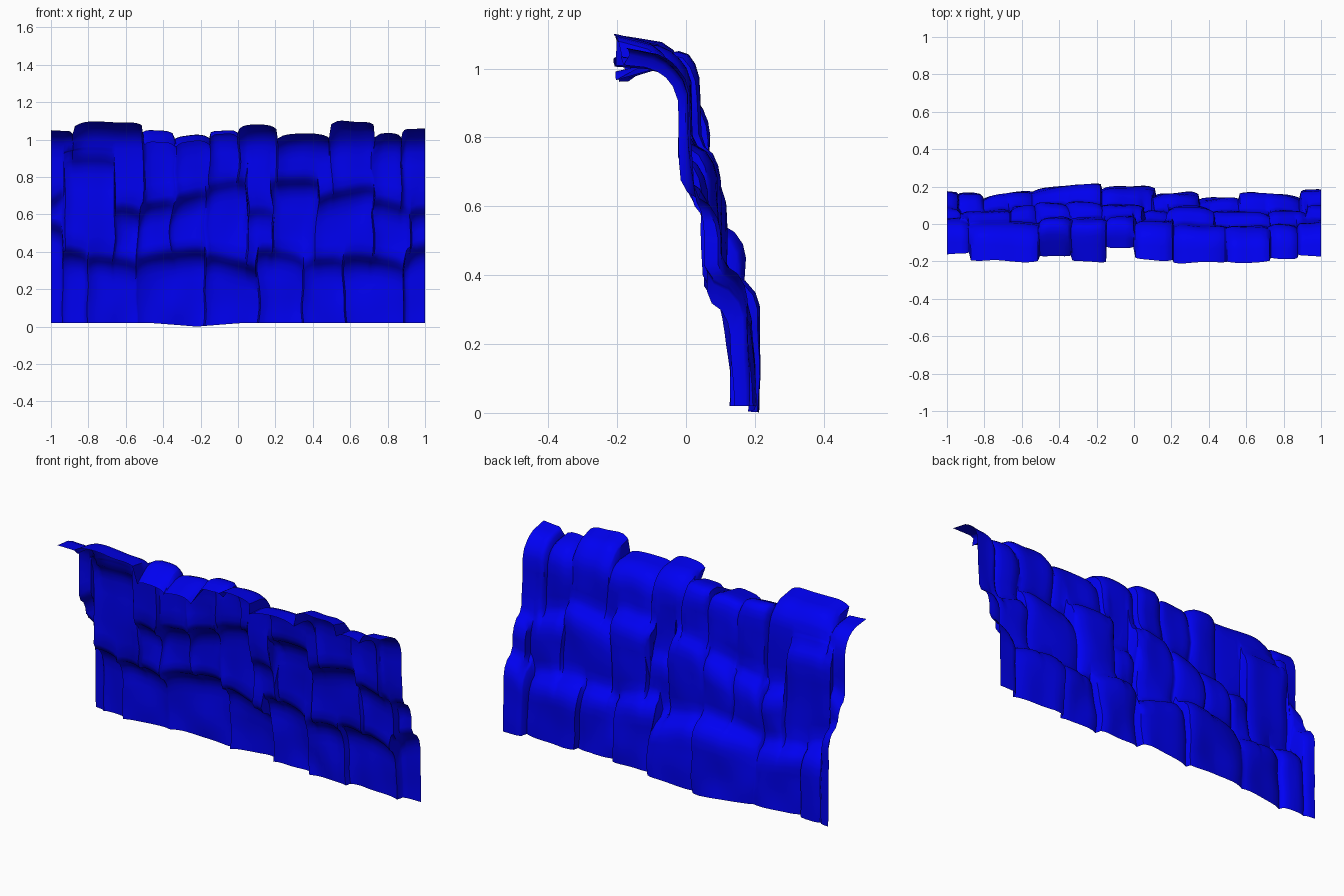
import bpy, bmesh
from mathutils import Vector, noise

if "Cube" in bpy.data.objects:
    bpy.data.objects.remove(bpy.data.objects["Cube"])

# Rock blocks per tier: start x, outer y at start, outer y at end, top z at start, top z at end
LOWER = [(-1, .17, .165, .54, .52), (-.94, .165, .16, .41, .38), (-.81, .145, .18, .37, .34),
         (-.53, .18, .22, .36, .41), (-.18, .19, .195, .38, .32), (.10, .155, .165, .41, .36),
         (.35, .13, .14, .34, .36), (.58, .17, .145, .38, .33), (.89, .18, .18, .38, .42)]
MIDDLE = [(-1, .09, .07, .66, .72), (-.93, .06, .075, .90, .90), (-.66, .09, .10, .64, .61),
          (-.53, .11, .11, .64, .67), (-.35, .12, .11, .68, .72), (-.17, .11, .095, .74, .78),
          (.05, .07, .07, .62, .61), (.18, .095, .08, .77, .78), (.42, .07, .06, .69, .75),
          (.72, .075, .06, .68, .62), (.92, .10, .10, .61, .62)]
# Top tier: start x, face y, lip edge y, shoulder z, lip edge z
TOP = [(-1, .03, -.16, 1.01, 1.05), (-.88, .02, -.205, 1.03, 1.095), (-.52, .04, -.175, 1.045, .985),
       (-.34, .04, -.205, 1.015, .985), (-.15, .045, -.13, 1.045, 1.03), (0, .02, -.19, 1.03, 1.08),
       (.22, .00, -.21, .99, 1.03), (.49, -.005, -.21, 1.02, 1.10), (.72, .00, -.19, .99, 1.03),
       (.87, .02, -.17, 1.00, 1.06)]


def find(blocks, x):
    """Block under x, position across it (0 to 1), and closeness to an inner joint."""
    i = max(k for k, b in enumerate(blocks) if b[0] <= x + 1e-6)
    last = i + 1 == len(blocks)
    x1 = 1.0 if last else blocks[i + 1][0]
    t = (x - blocks[i][0]) / (x1 - blocks[i][0])
    u = 2 * t - 1
    at_end = (i == 0 and u < 0) or (last and u > 0)
    return blocks[i], t, 0 if at_end else abs(u) ** 5


def face(blocks, x):
    """Rounded block: outer y and top z at x."""
    b, t, edge = find(blocks, x)
    return (b[1] + (b[2] - b[1]) * t - .016 * edge,
            b[3] + (b[4] - b[3]) * t - .02 * edge)


def span(p, q, n):
    return [(p[0] + (q[0] - p[0]) * k / n, p[1] + (q[1] - p[1]) * k / n) for k in range(n)]


def ledge(a, b, h):
    """Rounded step from y = a back to y = b at height h."""
    d = a - b
    return [(a, h - .09), (a - .12 * d, h - .05), (a - .4 * d, h - .015),
            (a - .8 * d, h + .005), (b, h + .04)]


def profile(x):
    yl, h1 = face(LOWER, x)
    ym, h2 = face(MIDDLE, x)
    b, t, edge = find(TOP, x)
    yt = b[1] - .015 * edge
    skew = .012 * noise.noise(Vector((x * 7, 3, 1)))
    zs, zl = b[3] - .015 * edge + skew, b[4] - .025 * edge + skew
    z0 = .02 * min(1, abs(x + .22) / .25)
    l1, l2 = ledge(yl, ym, h1), ledge(ym, yt, h2)
    pts = span((yl + .005, z0), l1[0], 6) + l1[:-1]
    pts += span(l1[-1], l2[0], 5) + l2[:-1]
    zb = max(zs - .07, h2 + .045)
    yb = yt - .01
    pts += span(l2[-1], (yb, zb), 4)
    # shoulder curling over, then flattening out to the lip
    rise = zl - zs
    end = (b[2] + .008 * edge, zl)
    mid = (yb - .09, zs + .006 + (.6 if rise > 0 else .15) * rise)
    pts += [(yb, zb), (yb - .012, zs - .03), (yb - .03, zs - .004), (yb - .055, zs + .004 + max(0, .3 * rise))]
    pts += span(mid, end, 3) + [end]
    return pts


# Sample columns evenly, with tight pairs at the block joints
joints = sorted({b[0] for tier in (LOWER, MIDDLE, TOP) for b in tier if -1 < b[0] < 1})
xs = {round(-1 + .025 * i, 4) for i in range(81)}
xs = {x for x in xs if all(abs(x - j) > .008 for j in joints)}
for j in joints:
    xs |= {round(j - .004, 4), round(j + .004, 4)}

# Cliff sheet, roughened a little so joints wander and faces undulate
bm = bmesh.new()
cols = []
for x in sorted(xs):
    col = []
    for y, z in profile(x):
        n = noise.noise(Vector((x * 6, y * 6, z * 5)))
        w = noise.noise(Vector((x * 3, 7, z * 5))) * min(1, 5 * (1 - abs(x)))
        col.append(bm.verts.new((x + .03 * w, y + .014 * n, z)))
    cols.append(col)
for a, b in zip(cols, cols[1:]):
    for k in range(len(a) - 1):
        bm.faces.new((a[k], a[k + 1], b[k + 1], b[k]))
me = bpy.data.meshes.new("cliff_wall")
bm.to_mesh(me)
bm.free()
ob = bpy.data.objects.new("cliff_wall", me)
bpy.context.collection.objects.link(ob)

mat = bpy.data.materials.new("blue_rock")
mat.diffuse_color = (0, 0, .9, 1)
mat.use_nodes = True
mat.node_tree.nodes["Principled BSDF"].inputs["Base Color"].default_value = mat.diffuse_color
me.materials.append(mat)
bpy.context.view_layer.objects.active = ob
ob.select_set(True)
bpy.ops.object.shade_smooth_by_angle(angle=.7)
